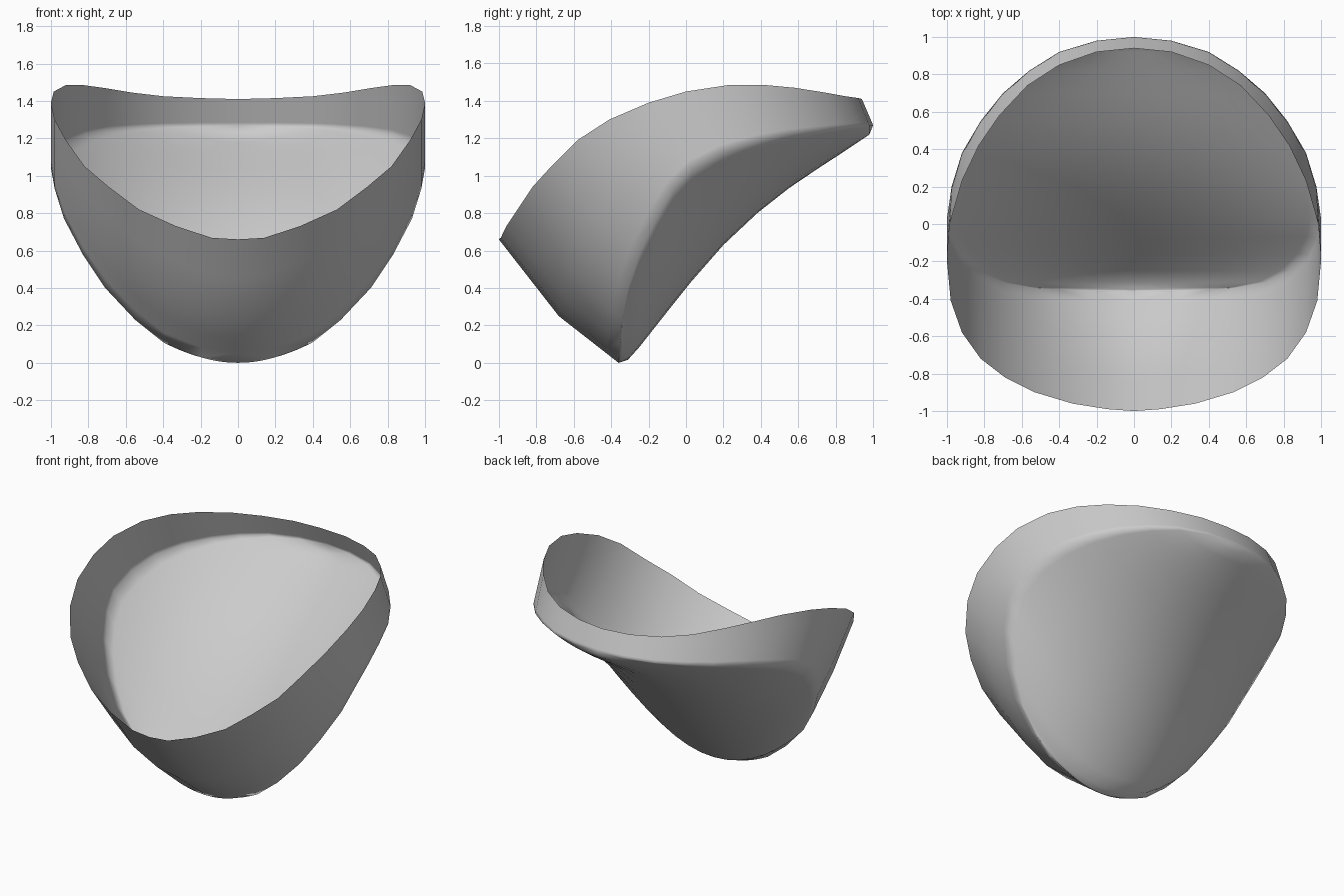
import bpy, bmesh

if "Cube" in bpy.data.objects:
    bpy.data.objects.remove(bpy.data.objects["Cube"])

# right half of the open rim, front centre to back centre
RIM = [(0, -1, .66), (.14, -.99, .668), (.33, -.96, .73), (.53, -.9, .82), (.69, -.82, .94),
       (.82, -.72, 1.05), (.92, -.58, 1.19), (.98, -.41, 1.3), (1, -.2, 1.39), (.985, 0, 1.45),
       (.92, .23, 1.485), (.83, .42, 1.485), (.72, .58, 1.47), (.57, .74, 1.445),
       (.4, .85, 1.425), (.2, .92, 1.415), (0, .94, 1.41)]
# right half of the soft crease between wall and floor
CREASE = [(0, -.36, 0), (.2, -.36, .03), (.4, -.35, .11), (.55, -.34, .23), (.71, -.31, .4),
          (.83, -.25, .58), (.93, -.16, .77), (.98, -.07, .93), (1, .03, 1.04), (.975, .2, 1.13),
          (.92, .38, 1.185), (.82, .55, 1.22), (.7, .7, 1.24), (.56, .82, 1.255),
          (.4, .92, 1.265), (.2, .98, 1.27), (0, 1, 1.27)]
# floor centre line (y, z)
KEEL = [(-.36, 0), (-.3, .02), (0, .4), (.15, .58), (.3, .73), (.45, .86), (.6, .97),
        (.8, 1.1), (.98, 1.22), (1, 1.27)]


def keel_z(y):
    for (y0, z0), (y1, z1) in zip(KEEL, KEEL[1:]):
        if y <= y1:
            return z0 + (z1 - z0) * max(0, y - y0) / (y1 - y0)
    return KEEL[-1][1]


def wall_column(i):
    """Points down the wall from rim to crease, bulging at the front."""
    a, b = RIM[i], CREASE[i]
    pts = []
    for f in (0, .25, .5, .75, .9, 1):
        p = [a[k] + (b[k] - a[k]) * f for k in range(3)]
        p[2] -= .08 * max(0, 1 - i / 8) * (1 - abs(2 * f - 1))
        pts.append(p)
    return pts


def floor_row(i):
    """Sagging cross-section of the floor from right to left crease."""
    x, y, z = CREASE[i]
    kz = min(keel_z(y), z)
    steps = [1, .94, .85, .72, .58, .43, .28, .14]
    steps = steps + [0] + [-s for s in reversed(steps)]
    return [(x * t, y, kz + (z - kz) * t * t) for t in steps]


def add_grid(bm, rows):
    grid = [[bm.verts.new(p) for p in row] for row in rows]
    for r0, r1 in zip(grid, grid[1:]):
        for j in range(len(r0) - 1):
            bm.faces.new((r0[j], r0[j + 1], r1[j + 1], r1[j]))


bm = bmesh.new()
n = len(RIM)
# wall, both halves
right = [wall_column(i) for i in range(n)]
add_grid(bm, right)
add_grid(bm, [[(-x, y, z) for x, y, z in col] for col in right])
# floor
add_grid(bm, [floor_row(i) for i in range(n)])
bmesh.ops.remove_doubles(bm, verts=bm.verts, dist=.0005)
bmesh.ops.dissolve_degenerate(bm, edges=bm.edges, dist=.0005)
bmesh.ops.recalc_face_normals(bm, faces=bm.faces)
for f in bm.faces:
    f.smooth = True

mesh = bpy.data.meshes.new("curved_shell")
bm.to_mesh(mesh)
bm.free()
shell = bpy.data.objects.new("curved_shell", mesh)
bpy.context.collection.objects.link(shell)

# single plain colour
grey = bpy.data.materials.new("light_grey")
grey.diffuse_color = (.6, .6, .6, 1)
grey.use_nodes = True
grey.node_tree.nodes["Principled BSDF"].inputs["Base Color"].default_value = grey.diffuse_color
mesh.materials.append(grey)
